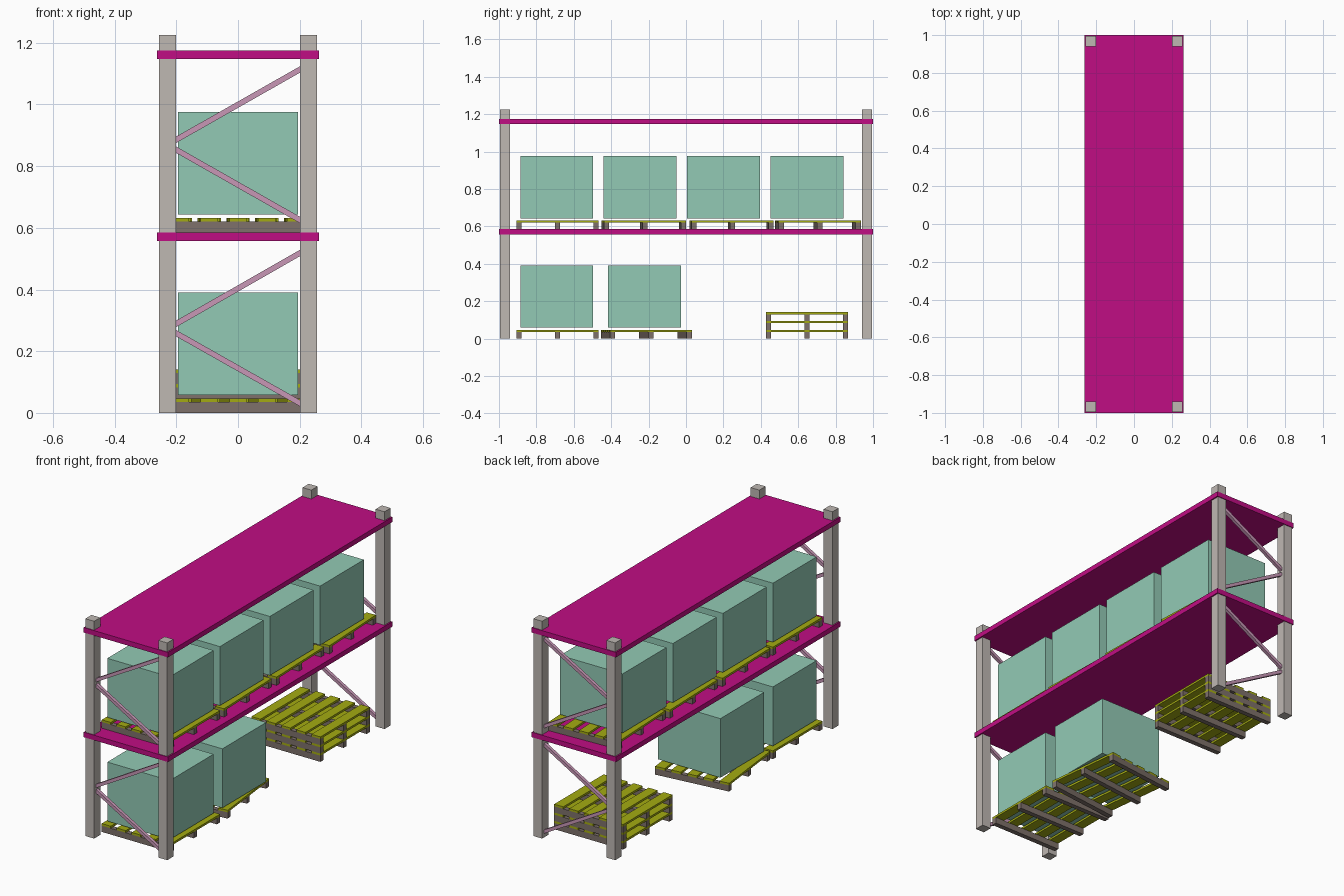
import bpy, bmesh, math
from mathutils import Matrix, Vector

if "Cube" in bpy.data.objects:
    bpy.data.objects.remove(bpy.data.objects["Cube"])


def material(name, color):
    m = bpy.data.materials.new(name)
    m.diffuse_color = (*color, 1)
    m.use_nodes = True
    m.node_tree.nodes["Principled BSDF"].inputs["Base Color"].default_value = m.diffuse_color
    return m


GREY = material("post grey", (0.52, 0.48, 0.45))
MAGENTA = material("shelf magenta", (0.53, 0.004, 0.23))
PINK = material("brace pink", (0.58, 0.31, 0.47))
GREEN = material("crate green", (0.29, 0.59, 0.46))
OLIVE = material("board olive", (0.37, 0.41, 0.006))
BROWN = material("runner brown", (0.21, 0.165, 0.145))


def build(name, boxes, mats):
    """One object from boxes: (centre, size, material index)."""
    bm = bmesh.new()
    for centre, size, mi in boxes:
        geo = bmesh.ops.create_cube(
            bm, size=1, matrix=Matrix.Translation(centre) @ Matrix.Diagonal((*size, 1)))
        for f in {f for v in geo["verts"] for f in v.link_faces}:
            f.material_index = mi
    mesh = bpy.data.meshes.new(name)
    bm.to_mesh(mesh)
    bm.free()
    for m in mats:
        mesh.materials.append(m)
    ob = bpy.data.objects.new(name, mesh)
    bpy.context.collection.objects.link(ob)
    return ob


# Uprights
POST_X, POST_Y = 0.228, 0.968
for sx in (-1, 1):
    for sy in (-1, 1):
        build("post", [((sx * POST_X, sy * POST_Y, 0.6125), (0.055, 0.055, 1.225), 0)], [GREY])

# Shelf decks
for z in (0.571, 1.161):
    build("shelf", [((0, 0, z), (0.526, 2.0, 0.028), 0)], [MAGENTA])

# Diagonal end braces, meeting at the left posts
for y in (-POST_Y, POST_Y):
    for z_left, z_right in ((0.285, 0.522), (0.262, 0.028), (0.882, 1.117), (0.857, 0.622)):
        a, b = Vector((-0.207, y, z_left)), Vector((0.207, y, z_right))
        d = b - a
        brace = build("brace", [((0, 0, 0), (d.length, 0.018, 0.018), 0)], [PINK])
        brace.location = (a + b) / 2
        brace.rotation_euler.y = -math.atan2(d.z, d.x)

# Pallet: three runners along x, five boards along y
PALLET_H = 0.047


def pallet(x, y, z, degrees=0):
    parts = [((0, i * 0.206, 0.0175), (0.43, 0.028, 0.035), 0) for i in (-1, 0, 1)]
    parts += [((i * 0.0935, 0, 0.041), (0.056, 0.44, 0.012), 1) for i in range(-2, 3)]
    ob = build("pallet", parts, [BROWN, OLIVE])
    ob.location = (x, y, z)
    ob.rotation_euler.z = math.radians(degrees)


def crate(y, z):
    build("crate", [((0, y, z + 0.058 + 0.1665), (0.39, 0.39, 0.333), 0)], [GREEN])


# Loaded pallets: x, pallet y, crate y, floor z, turn
DECK = 0.585
for x, py, cy, z, turn in (
        (0, -0.687, -0.691, DECK, 0), (0, -0.225, -0.245, DECK, 1.5),
        (0, 0.243, 0.200, DECK, 1.5), (0, 0.706, 0.648, DECK, 2.5),
        (0, -0.687, -0.691, 0, 0), (-0.018, -0.212, -0.223, 0, 6.5)):
    pallet(x, py, z, turn)
    crate(cy, z)

# Stack of empty pallets
for i in range(3):
    pallet(0, 0.647, i * PALLET_H)
